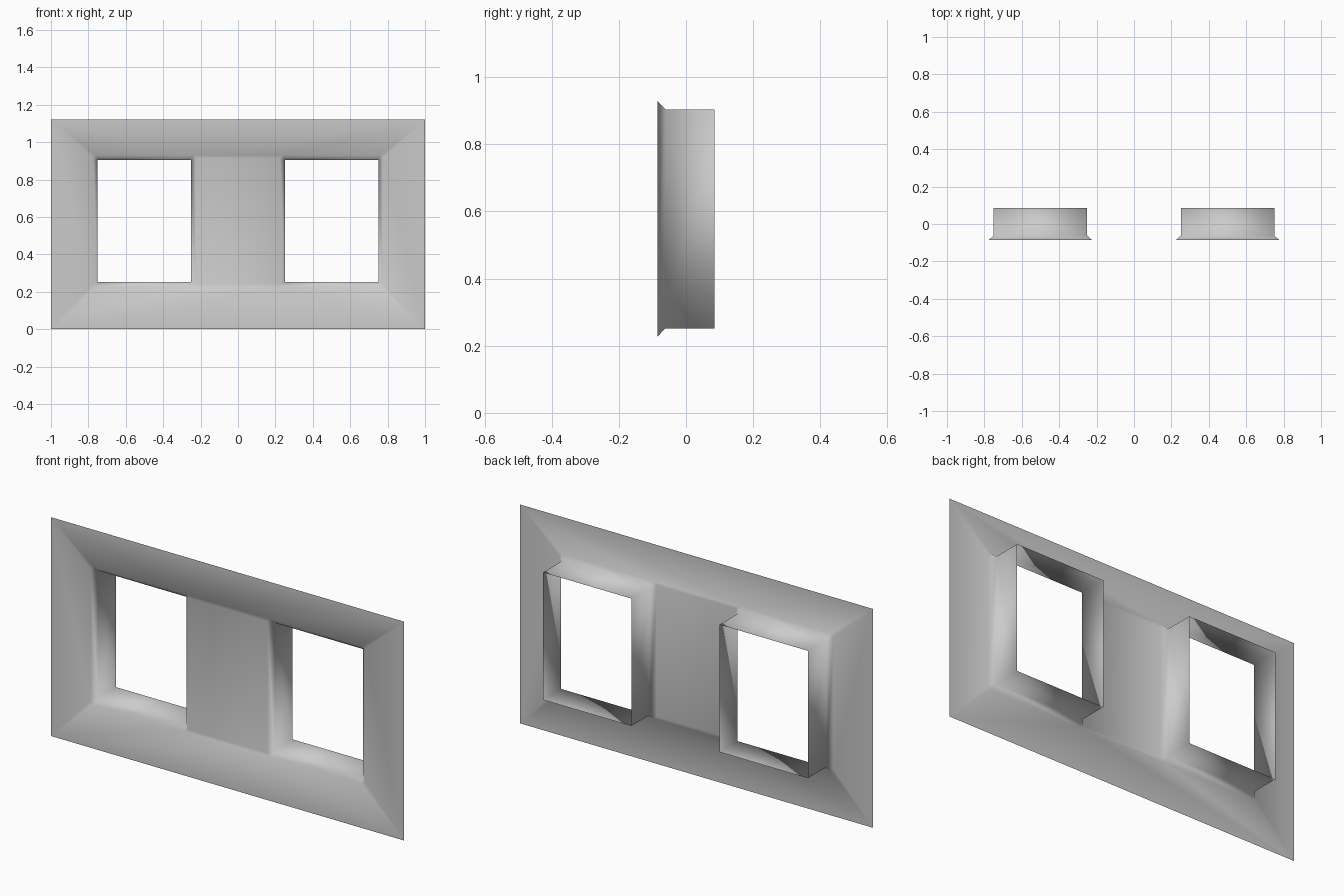
import bpy
import bmesh

cube = bpy.data.objects.get("Cube")
if cube:
    bpy.data.objects.remove(cube, do_unlink=True)

HEIGHT = 1.12
FRONT, THROAT, BACK = -0.085, -0.061, 0.085   # depth of panel, flare end, sleeve end
BOTTOM, TOP = 0.252, 0.904                    # opening height range
HALF_WIDTH = 0.25
FLARE, CHAMFER = 0.025, 0.014

grey = bpy.data.materials.new("plain grey")
grey.use_nodes = True
color = (0.6, 0.6, 0.6, 1)
grey.diffuse_color = color
grey.node_tree.nodes["Principled BSDF"].inputs["Base Color"].default_value = color

bm = bmesh.new()


def loop(points, y):
    return [bm.verts.new((x, y, z)) for x, z in points]


def rectangle(x0, x1, z0, z1):
    return [(x0, z0), (x1, z0), (x1, z1), (x0, z1)]


def add_opening(center):
    """Flared rim and rectangular sleeve; returns the rim's eight vertices."""
    x0, x1 = center - HALF_WIDTH, center + HALF_WIDTH
    a, b = x0 - FLARE, x1 + FLARE
    low, high = BOTTOM - FLARE, TOP + FLARE
    c = CHAMFER
    rim = loop([(a + c, low), (b - c, low), (b, low + c), (b, high - c),
                (b - c, high), (a + c, high), (a, high - c), (a, low + c)], FRONT)
    corners = rectangle(x0, x1, BOTTOM, TOP)
    throat, back = loop(corners, THROAT), loop(corners, BACK)
    for i in range(4):
        j = (i + 1) % 4
        start, end, after = rim[2 * i], rim[2 * i + 1], rim[(2 * i + 2) % 8]
        bm.faces.new((start, end, throat[j], throat[i]))      # flare side
        bm.faces.new((end, after, throat[j]))                 # flare corner
        bm.faces.new((throat[i], throat[j], back[j], back[i]))  # sleeve wall
    return rim


left = add_opening(-0.5)
right = add_opening(0.5)

# Thin front panel around the two openings
bl, br, tr, tl = loop(rectangle(-1, 1, 0, HEIGHT), FRONT)
bm.faces.new([bl, br] + [right[i] for i in (2, 1, 0, 7)] + [left[i] for i in (2, 1, 0, 7)])
bm.faces.new([tr, tl] + [left[i] for i in (6, 5, 4, 3)] + [right[i] for i in (6, 5, 4, 3)])
bm.faces.new((br, tr, right[3], right[2]))
bm.faces.new((tl, bl, left[7], left[6]))
bm.faces.new((left[2], right[7], right[6], left[3]))

# Continuous smooth shading over panel, rims and sleeves
for face in bm.faces:
    face.smooth = True

mesh = bpy.data.meshes.new("double_frame_panel")
bm.to_mesh(mesh)
bm.free()
mesh.materials.append(grey)
panel = bpy.data.objects.new("double_frame_panel", mesh)
bpy.context.collection.objects.link(panel)
